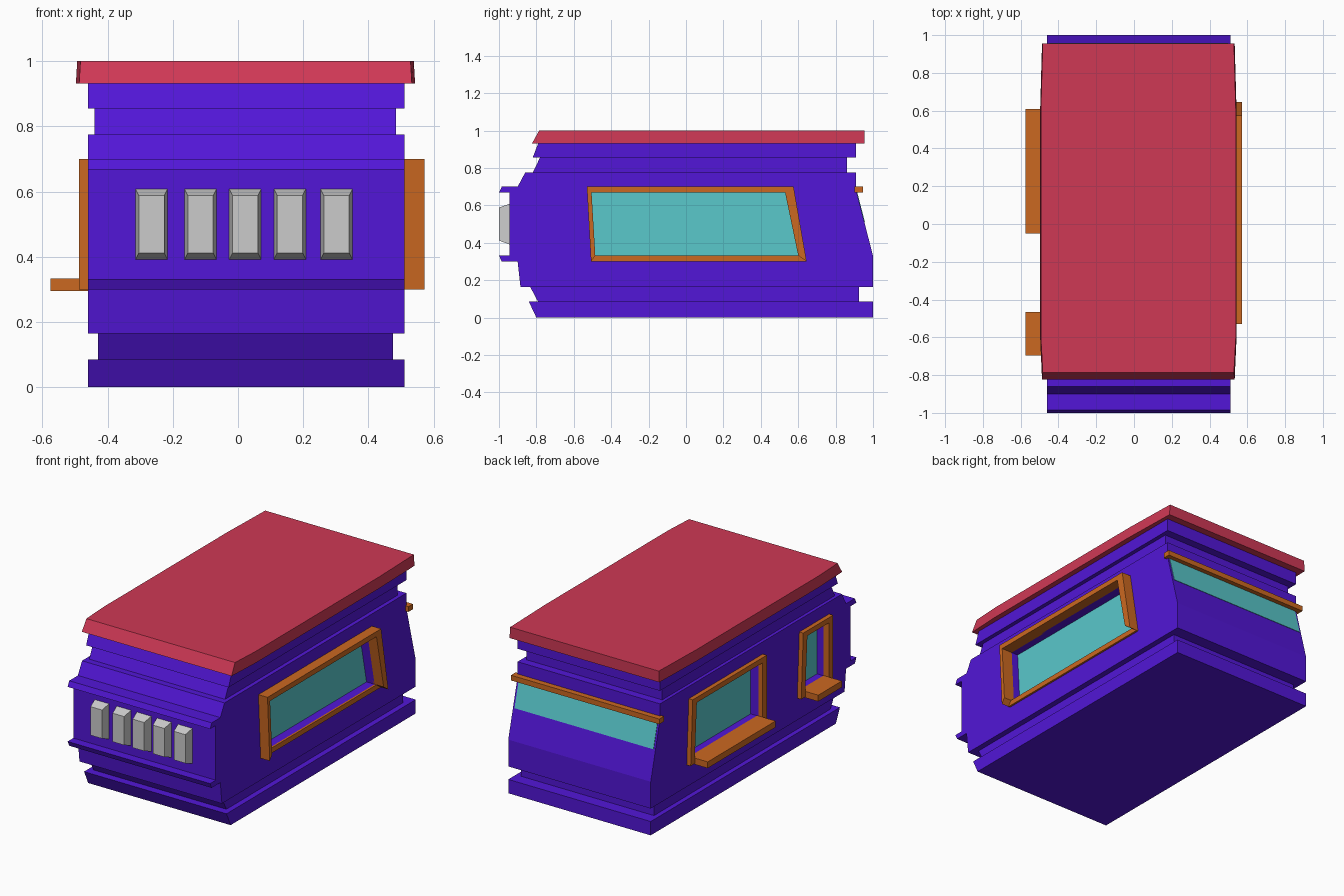
import bpy, bmesh

if "Cube" in bpy.data.objects:
    bpy.data.objects.remove(bpy.data.objects["Cube"])


def material(name, rgb):
    m = bpy.data.materials.new(name)
    m.diffuse_color = (*rgb, 1)
    m.use_nodes = True
    m.node_tree.nodes["Principled BSDF"].inputs["Base Color"].default_value = m.diffuse_color
    return m


PURPLE = material("purple_paint", (0.085, 0.008, 0.68))
RED = material("red_roof", (0.62, 0.04, 0.09))
ORANGE = material("orange_trim", (0.60, 0.14, 0.015))
TEAL = material("teal_glass", (0.10, 0.58, 0.60))


def loft(name, ring_a, ring_b, mat=None):
    """Solid between two matching rings of 3D points."""
    bm = bmesh.new()
    a = [bm.verts.new(p) for p in ring_a]
    b = [bm.verts.new(p) for p in ring_b]
    n = len(a)
    bm.faces.new(a)
    bm.faces.new(b[::-1])
    for i in range(n):
        j = (i + 1) % n
        bm.faces.new((a[j], a[i], b[i], b[j]))
    bmesh.ops.recalc_face_normals(bm, faces=bm.faces)
    me = bpy.data.meshes.new(name)
    bm.to_mesh(me)
    bm.free()
    ob = bpy.data.objects.new(name, me)
    bpy.context.collection.objects.link(ob)
    if mat:
        me.materials.append(mat)
    return ob


def prism(name, yz, x0, x1, mat=None):
    """Side profile (y, z) extruded along x."""
    return loft(name, [(x0, y, z) for y, z in yz], [(x1, y, z) for y, z in yz], mat)


L, R = -0.46, 0.51  # body sides

# stacked body layers, with stepped grooves
prism("base_skirt", [(-0.80, 0), (1.0, 0), (1.0, 0.085), (-0.84, 0.085)], L, R, PURPLE)
prism("lower_groove", [(-0.79, 0.083), (0.925, 0.083), (0.925, 0.168), (-0.835, 0.168)],
      -0.43, 0.475, PURPLE)
body = prism("main_body", [
    (-0.885, 0.165), (1.0, 0.165), (1.0, 0.33), (0.91, 0.68), (0.91, 0.775), (-0.86, 0.775),
    (-0.90, 0.70), (-0.985, 0.70), (-1.0, 0.668), (-0.945, 0.668),
    (-0.945, 0.332), (-1.0, 0.332), (-0.985, 0.30), (-0.90, 0.30)], L, R, PURPLE)
prism("upper_groove", [(-0.82, 0.773), (0.86, 0.773), (0.86, 0.857), (-0.78, 0.857)],
      -0.44, 0.485, PURPLE)
prism("upper_band", [(-0.82, 0.855), (0.91, 0.855), (0.91, 0.932), (-0.79, 0.932)], L, R, PURPLE)


# roof slab: slightly bowed sides, sloping front
def roof_ring(z, front, grow):
    half = [(0.51 + grow, 0.955), (0.52 + grow, 0.6), (0.52 + grow, -0.6), (0.51 + grow, front)]
    pts = half + [(-x, y) for x, y in reversed(half)]
    return [(x + 0.023, y, z) for x, y in pts]


loft("roof", roof_ring(0.932, -0.823, 0), roof_ring(1.0, -0.785, -0.004), RED)


# windows: recess cut in the body, glass, and a mitred four-bar frame
def window(name, outer, inner, side, x, depths):
    """Corners run top-front, top-back, bottom-back, bottom-front."""
    cutter = prism(name + "_cutter", inner, x - side * 0.06, x + side * 0.1)
    cutter.hide_render = True
    cutter.hide_viewport = True
    mod = body.modifiers.new(name + "_recess", "BOOLEAN")
    mod.operation = "DIFFERENCE"
    mod.solver = "EXACT"
    mod.object = cutter
    prism(name + "_glass", inner, x - side * 0.07, x - side * 0.055, TEAL)
    for i, bar in enumerate(("top", "back", "bottom", "front")):
        j = (i + 1) % 4
        prism(f"{name}_frame_{bar}", [outer[i], outer[j], inner[j], inner[i]],
              x - side * 0.01, x + side * depths[i], ORANGE)


window("right_window",
       [(-0.53, 0.70), (0.575, 0.70), (0.645, 0.30), (-0.508, 0.30)],
       [(-0.505, 0.668), (0.53, 0.668), (0.60, 0.332), (-0.485, 0.332)],
       1, R, (0.062, 0.062, 0.012, 0.062))
for name, y0, y1 in (("left_rear_window", -0.09, 0.65), ("left_front_window", -0.735, -0.425)):
    window(name,
           [(y0, 0.70), (y1 - 0.02, 0.70), (y1, 0.30), (y0, 0.30)],
           [(y0 + 0.04, 0.668), (y1 - 0.06, 0.668), (y1 - 0.04, 0.332), (y0 + 0.04, 0.332)],
           -1, L, (0.027, 0.027, 0.027, 0.027))
    # deep sill below each left window
    prism(name + "_sill", [(y0 + 0.04, 0.295), (y1 - 0.04, 0.295),
                           (y1 - 0.04, 0.334), (y0 + 0.04, 0.334)], -0.575, L + 0.01, ORANGE)

# rear window strip on the sloping back, with trim bar above
prism("rear_glass", [(0.94, 0.51), (0.957, 0.51), (0.916, 0.668), (0.90, 0.668)],
      L + 0.012, R - 0.012, TEAL)
prism("rear_trim_bar", [(0.90, 0.668), (0.945, 0.668), (0.945, 0.70), (0.90, 0.70)],
      L - 0.02, R + 0.02, ORANGE)


# row of bevelled grey front lights
def light_ring(x, y, inset):
    x0, x1 = x - 0.05 + inset * 0.5, x + 0.05 - inset * 0.5
    z0, z1 = 0.39 + inset, 0.61 - inset
    return [(x0, y, z0), (x1, y, z0), (x1, y, z1), (x0, y, z1)]


for i, x in enumerate((-0.265, -0.115, 0.022, 0.159, 0.302)):
    loft(f"front_light_{i + 1}", light_ring(x, -0.94, 0), light_ring(x, -1.0, 0.022))
